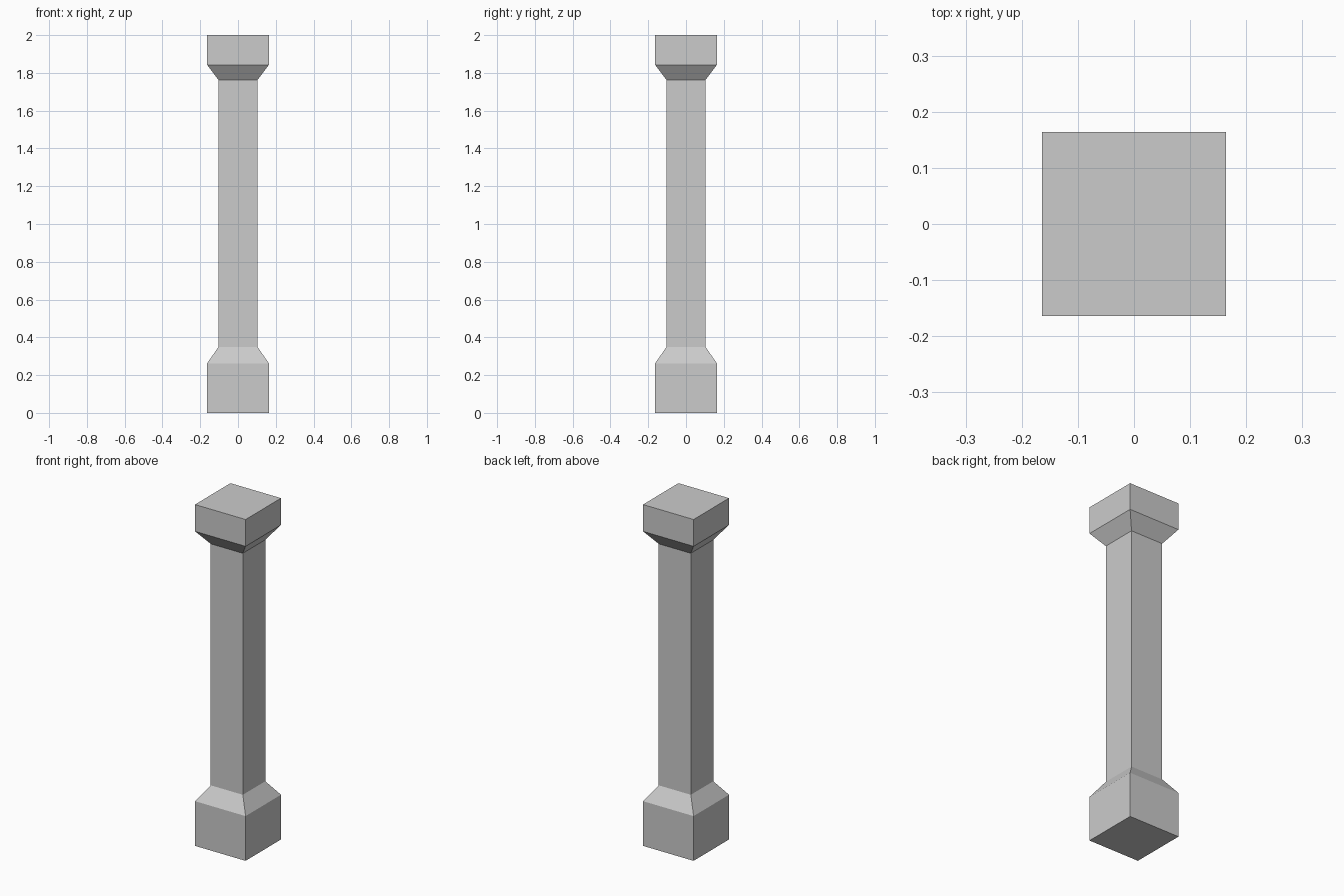
import bpy, bmesh

if "Cube" in bpy.data.objects:
    bpy.data.objects.remove(bpy.data.objects["Cube"])

# Square cross-sections: (half width, height)
W, S = 0.164, 0.104
profile = [(W, 0), (W, 0.262), (S, 0.348), (S, 1.763), (W, 1.843), (W, 2.0)]

# Pillar: base block, flared shoulders, shaft and capital in one closed shell
bm = bmesh.new()
rings = [[bm.verts.new((x * h, y * h, z)) for x, y in ((-1, -1), (1, -1), (1, 1), (-1, 1))]
         for h, z in profile]
for lower, upper in zip(rings, rings[1:]):
    for i in range(4):
        j = (i + 1) % 4
        bm.faces.new((lower[i], lower[j], upper[j], upper[i]))

# Bottom and top caps
bm.faces.new(rings[0][::-1])
bm.faces.new(rings[-1])

mesh = bpy.data.meshes.new("square_pillar")
bm.to_mesh(mesh)
bm.free()
bpy.context.collection.objects.link(bpy.data.objects.new("square_pillar", mesh))
